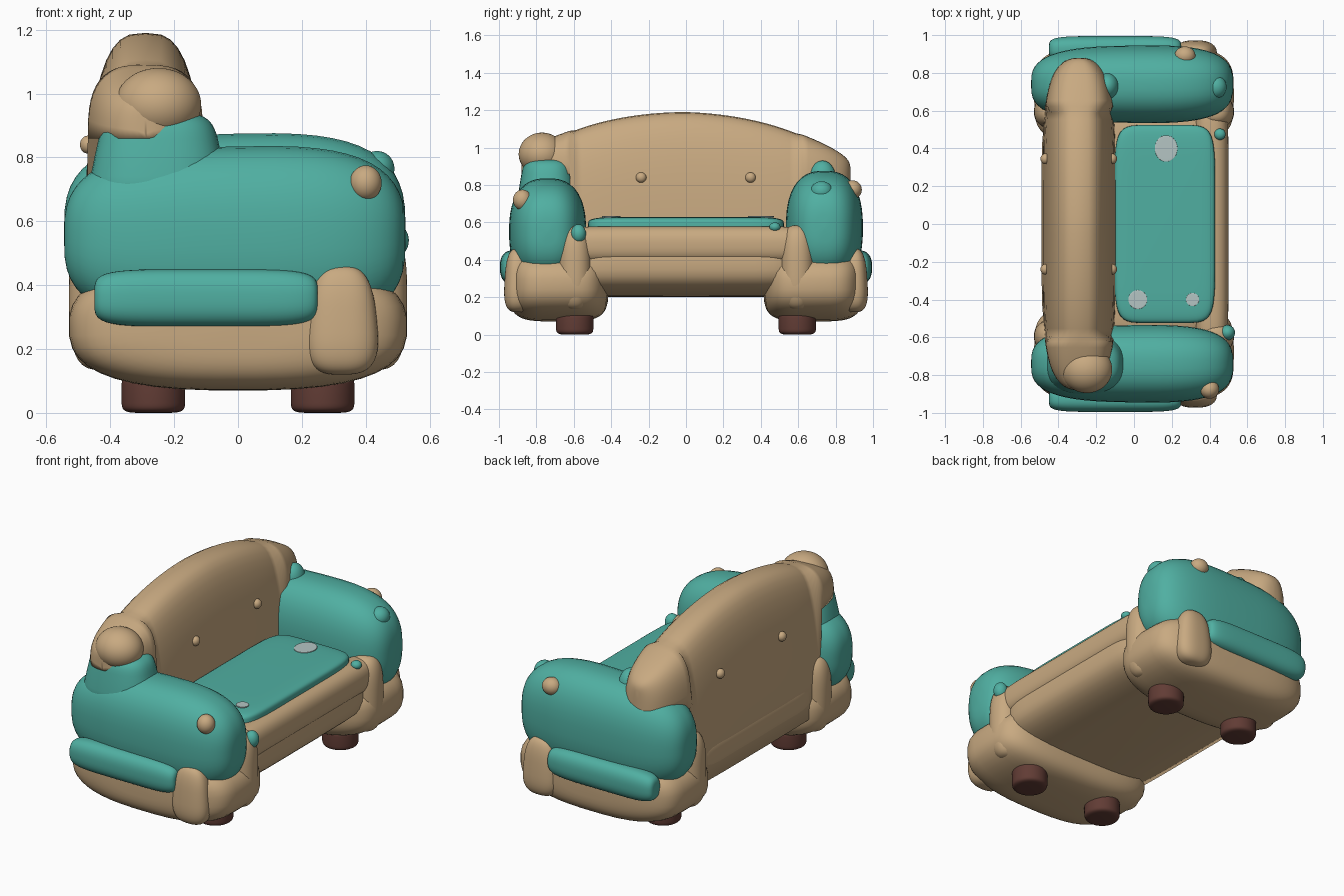
import bpy, bmesh, math
from mathutils import Vector

if "Cube" in bpy.data.objects:
    bpy.data.objects.remove(bpy.data.objects["Cube"], do_unlink=True)


def material(name, rgb):
    mat = bpy.data.materials.new(name)
    mat.use_nodes = True
    mat.diffuse_color = (*rgb, 1)
    shader = mat.node_tree.nodes["Principled BSDF"]
    shader.inputs["Base Color"].default_value = (*rgb, 1)
    return mat


TAN = material("tan fabric", (0.58, 0.4, 0.22))
TEAL = material("teal fabric", (0.08, 0.43, 0.36))
BROWN = material("dark brown wood", (0.12, 0.045, 0.035))
GREY = material("pale grey patch", (0.46, 0.56, 0.55))
X, Y, Z = range(3)


def skin(name, rings, mat):
    """Join rings of points into a closed, smooth body."""
    bm = bmesh.new()
    loops = [[bm.verts.new(point) for point in ring] for ring in rings]
    for ring, following in zip(loops, loops[1:]):
        for i in range(len(ring)):
            bm.faces.new((ring[i - 1], ring[i], following[i], following[i - 1]))
    bm.faces.new(loops[0])
    bm.faces.new(loops[-1])
    bmesh.ops.recalc_face_normals(bm, faces=bm.faces)
    mesh = bpy.data.meshes.new(name)
    bm.to_mesh(mesh)
    bm.free()
    mesh.materials.append(mat)
    mesh.shade_smooth()
    bpy.context.collection.objects.link(bpy.data.objects.new(name, mesh))


def rounded(value, power):
    """Signed power that turns a sine or cosine into a squarer curve."""
    return math.copysign(abs(value) ** (2 / power), value)


def sweep(count):
    return [math.pi * (i / count - 0.5) for i in range(count + 1)]


def pillow(name, centre, half, mat, axis=Z, profile=2, section=2, taper=0):
    """Padded body: squareness along its axis and across it, with a taper."""
    first, second = [k for k in (X, Y, Z) if k != axis]
    sides = 40
    rings = []
    for angle in sweep(28):
        along = rounded(math.sin(angle), profile)
        width = max(rounded(math.cos(angle), profile), 0.01) * (1 + taper * along)
        ring = []
        for i in range(sides):
            turn = math.tau * (i + 0.5) / sides
            point = Vector(centre)
            point[axis] += half[axis] * along
            point[first] += half[first] * width * rounded(math.cos(turn), section)
            point[second] += half[second] * width * rounded(math.sin(turn), section)
            ring.append(point)
        rings.append(ring)
    skin(name, rings, mat)


def backrest_ring(angle):
    """Arched section: crown falls towards the ends, ends overhang the arms."""
    y = 0.88 * math.sin(angle)
    width = max((1 - abs(math.sin(angle)) ** 5) ** 0.4, 0.02)
    crown = 1.19 - 0.25 * y * y - max(y, 0) * 0.03
    if abs(y) < 0.62:
        bottom = 0.25
    else:
        bottom = 0.86 if y < 0 else 0.74
    height = (crown - bottom) * width ** 0.2
    return [(-0.29 + 0.195 * width * rounded(math.sin(a), 3), y,
             bottom + height * rounded(math.cos(a), 3)) for a in sweep(24)]


skin("backrest", [backrest_ring(angle) for angle in sweep(60)], TAN)
pillow("backrest_end_roll", (-0.25, -0.77, 0.965), (0.135, 0.125, 0.115), TAN)

# Raised middle of the base and its front rail roll
pillow("base_middle", (0, 0, 0.38), (0.49, 0.6, 0.18), TAN, Y, 9, 3)
pillow("front_rail", (0.41, 0, 0.48), (0.09, 0.62, 0.1), TAN, Y, 9, 2.5)

# Seat cushion with worn patches
pillow("seat_cushion", (0.163, 0, 0.56), (0.267, 0.525, 0.07), TEAL, Z, 7, 7)
for label, x, y, size in (("large", 0.17, 0.4, 0.07), ("middle", 0.02, -0.4, 0.05), ("small", 0.31, -0.4, 0.035)):
    pillow(f"{label}_seat_patch", (x, y, 0.63), (min(size, 0.06), size, 0.004), GREY, Z, 9)

for side, s, lift in (("right", -1, 0), ("left", 1, 0.02)):
    # Puffy arm, its side pad, and the bowl of the base that holds it
    pillow(f"{side}_arm", (-0.01, s * 0.74, 0.55 + lift), (0.535, 0.205, 0.285 + lift), TEAL, X, 3, 2.5, 0.04)
    pillow(f"{side}_side_pad", (-0.1, s * 0.925, 0.36), (0.35, 0.07, 0.09), TEAL, X, 5, 2.5)
    pillow(f"{side}_base_bowl", (0, s * 0.68, 0.27), (0.53, 0.265, 0.2), TAN, Y, 4, 2.7)
    pillow(f"{side}_base_horn", (0.325, s * 0.9, 0.29), (0.11, 0.07, 0.17), TAN, Z, 3, 2.5, -0.15)
    # Padded posts and feet at the corners
    for end, e in (("front", 1), ("rear", -1)):
        pillow(f"{side}_{end}_post", (e * 0.43, s * 0.595, 0.36), (0.1, 0.09, 0.225), TAN, Z, 3, 2.2)
        pillow(f"{side}_{end}_foot", (e * 0.265, s * 0.595, 0.06), (0.1, 0.1, 0.06), BROWN, Z, 6)

# Fabric collars where the backrest ends meet the arms
pillow("right_collar", (-0.25, -0.74, 0.8), (0.2, 0.15, 0.14), TEAL, Z, 5, 2.5, -0.15)
pillow("left_collar", (-0.14, 0.73, 0.84), (0.06, 0.07, 0.09), TEAL)
pillow("left_rear_collar", (-0.38, 0.76, 0.71), (0.085, 0.11, 0.11), TEAL)

# Buttons, knobs and tufts
pillow("right_arm_button", (0.4, -0.875, 0.72), (0.05, 0.05, 0.055), TAN)
pillow("left_arm_button", (0.27, 0.89, 0.775), (0.055, 0.05, 0.05), TAN)
pillow("left_arm_front_button", (0.435, 0.725, 0.765), (0.055, 0.06, 0.055), TEAL)
pillow("right_rail_knob", (0.495, -0.575, 0.54), (0.04, 0.04, 0.05), TEAL)
pillow("left_rail_knob", (0.455, 0.475, 0.575), (0.03, 0.03, 0.025), TEAL)
for side, y in (("right", -0.24), ("left", 0.345)):
    for face, x in (("front", -0.115), ("rear", -0.47)):
        pillow(f"{side}_{face}_tuft", (x, y, 0.84), (0.025, 0.028, 0.028), TAN)
